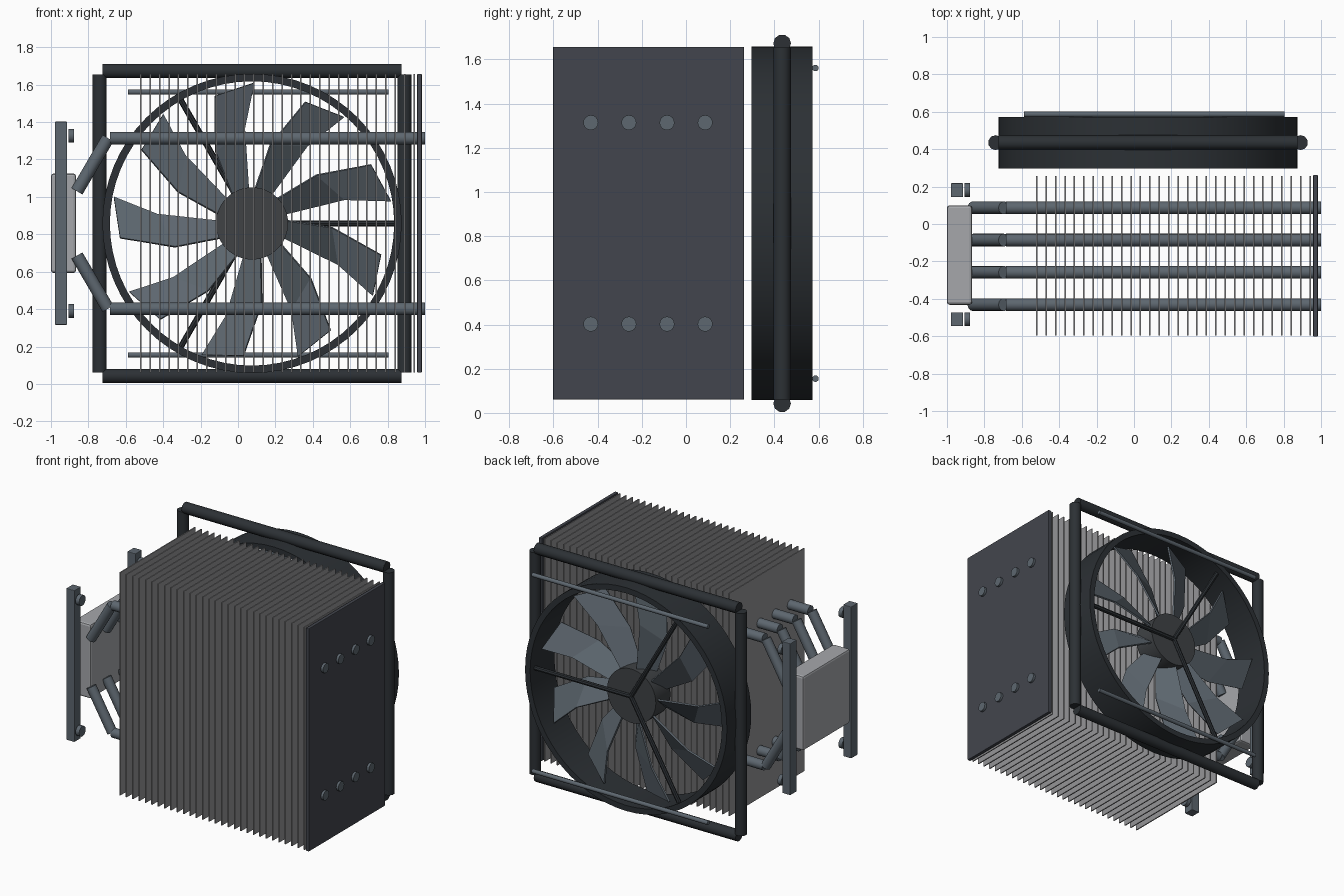
import bpy, bmesh, math
from mathutils import Vector

if "Cube" in bpy.data.objects:
    bpy.data.objects.remove(bpy.data.objects["Cube"])


def material(name, r, g, b):
    m = bpy.data.materials.new(name)
    m.diffuse_color = (r, g, b, 1)
    m.use_nodes = True
    m.node_tree.nodes["Principled BSDF"].inputs["Base Color"].default_value = m.diffuse_color
    return m


METAL = material("light_metal", 0.38, 0.39, 0.41)
FIN = material("fin_grey", 0.30, 0.30, 0.31)
PLATE = material("dark_plate", 0.055, 0.06, 0.075)
FRAME = material("frame_black", 0.025, 0.03, 0.035)
STEEL = material("blue_steel", 0.11, 0.135, 0.16)
HUB = material("hub_grey", 0.05, 0.055, 0.06)


def finish(bm, name, mat, smooth=False):
    bmesh.ops.recalc_face_normals(bm, faces=bm.faces)
    me = bpy.data.meshes.new(name)
    bm.to_mesh(me)
    bm.free()
    me.materials.append(mat)
    ob = bpy.data.objects.new(name, me)
    bpy.context.collection.objects.link(ob)
    if smooth:
        bpy.context.view_layer.objects.active = ob
        ob.select_set(True)
        bpy.ops.object.shade_smooth_by_angle(angle=math.radians(40))
        ob.select_set(False)
    return ob


def box(name, lo, hi, mat, bevel=0):
    lo, hi = Vector(lo), Vector(hi)
    bm = bmesh.new()
    bmesh.ops.create_cube(bm, size=1)
    for v in bm.verts:
        v.co = (lo + hi) / 2 + v.co * (hi - lo)
    ob = finish(bm, name, mat)
    if bevel:
        mod = ob.modifiers.new("bevel", 'BEVEL')
        mod.width, mod.segments = bevel, 2
    return ob


def rod(name, a, b, r, mat, sides=16):
    a, b = Vector(a), Vector(b)
    bm = bmesh.new()
    bmesh.ops.create_cone(bm, cap_ends=True, segments=sides, radius1=r, radius2=r, depth=(b - a).length)
    rot = Vector((0, 0, 1)).rotation_difference(b - a).to_matrix()
    for v in bm.verts:
        v.co = rot @ v.co + (a + b) / 2
    return finish(bm, name, mat, True)


CX, CZ = 0.075, 0.858   # fan axis


def polar(r, deg, y):
    t = math.radians(deg)
    return Vector((CX + r * math.cos(t), y, CZ + r * math.sin(t)))


# Fin stack and end plate
fins = box("cooling_fins", (-0.524, -0.595, 0.06), (-0.516, 0.257, 1.656), FIN)
arr = fins.modifiers.new("stack", 'ARRAY')
arr.count = 30
arr.use_relative_offset = False
arr.use_constant_offset = True
arr.constant_offset_displace = (0.0504, 0, 0)
box("end_plate", (0.958, -0.602, 0.06), (0.983, 0.263, 1.657), PLATE, 0.004)

# Heat pipes: straight run plus slanted run into the base
for i in range(4):
    y = -0.431 + 0.1725 * i
    for side in (1, -1):
        z = CZ + side * 0.456
        rod("heat_pipe", (-0.685, y, z), (1.0, y, z), 0.034, STEEL)
        rod("heat_pipe_bend", (-0.861, y, CZ + side * 0.172), (-0.695, y, z), 0.034, STEEL)

# Base block, mounting bars and screws
box("base_block", (-1.0, -0.432, 0.593), (-0.866, 0.1, 1.125), METAL, 0.014)
for y in (0.181, -0.509):
    box("mounting_bar", (-0.979, y - 0.037, 0.316), (-0.914, y + 0.037, 1.402), STEEL, 0.004)
    for z in (0.39, 1.327):
        rod("mounting_screw", (-0.906, y, z), (-0.877, y, z), 0.037, STEEL)

# Square outer frame of the fan
for s in (1, -1):
    z, x = CZ + s * 0.815, CX + s * 0.815
    rod("frame_rail", (CX - 0.8, 0.435, z), (CX + 0.8, 0.435, z), 0.04, FRAME, 10)
    rod("frame_post", (x, 0.435, CZ - 0.797), (x, 0.435, CZ + 0.797), 0.04, FRAME, 10)
    z = CZ + s * 0.703
    rod("fan_clip", (-0.588, 0.586, z), (0.805, 0.586, z), 0.015, STEEL, 10)

# Round fan shroud
bm = bmesh.new()
N = 64
profile = [(0.8, 0.297), (0.8, 0.572), (0.76, 0.572), (0.76, 0.297)]
rings = [[bm.verts.new(polar(r, 360 * i / N, y)) for r, y in profile] for i in range(N)]
for i in range(N):
    a, b = rings[i], rings[(i + 1) % N]
    for k in range(4):
        j = (k + 1) % 4
        bm.faces.new((a[k], a[j], b[j], b[k]))
finish(bm, "fan_shroud", FRAME, True)

# Hub and three support struts behind it
rod("fan_hub", (CX, 0.345, CZ), (CX, 0.51, CZ), 0.193, HUB, 48)
for deg in (0, 120, 240):
    rod("support_strut", polar(0, 0, 0.515), polar(0.78, deg, 0.515), 0.016, FRAME, 8)

# Nine swept blades: (radius, angle) of leading and trailing edge, half pitch
stations = [((0.185, 16), (0.185, 45), 0.055),
            ((0.51, 14.5), (0.43, 37), 0.045),
            ((0.752, 9.2), (0.71, 26.3), 0.035)]
bm = bmesh.new()
for n in range(9):
    rows = [(bm.verts.new(polar(l[0], l[1] + 40 * n, 0.428 + p)),
             bm.verts.new(polar(t[0], t[1] + 40 * n, 0.428 - p))) for l, t, p in stations]
    for a, b in zip(rows, rows[1:]):
        bm.faces.new((a[0], a[1], b[1], b[0]))
blades = finish(bm, "fan_blades", STEEL)
sol = blades.modifiers.new("thickness", 'SOLIDIFY')
sol.thickness, sol.offset = 0.012, 0
